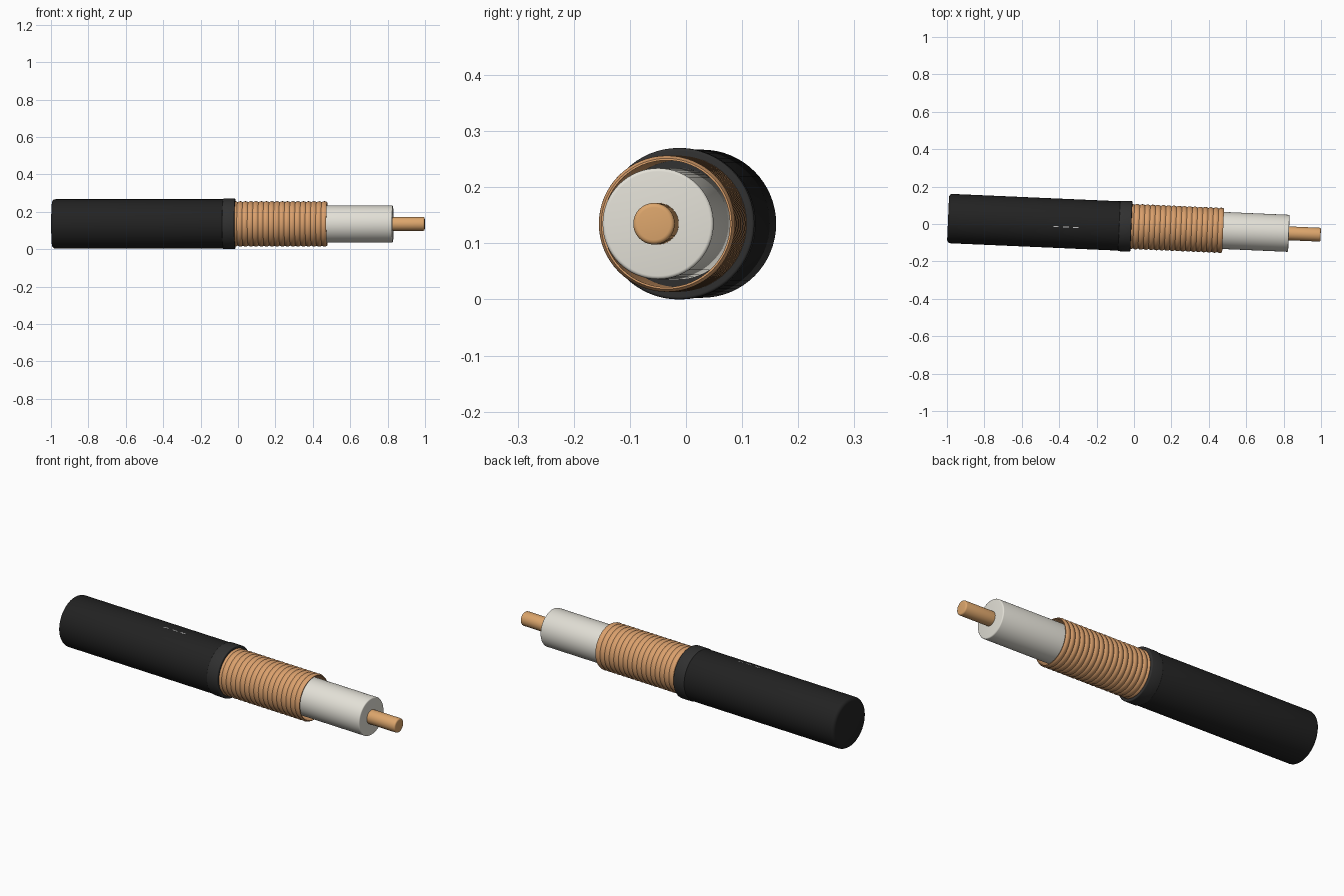
import bpy, bmesh, math
from mathutils import Matrix

if "Cube" in bpy.data.objects:
    bpy.data.objects.remove(bpy.data.objects["Cube"])

# shared cable axis: slight turn about z, resting on the ground
AXIS = Matrix.Translation((0, -0.0138, 0.135)) @ Matrix.Rotation(math.radians(-2.5), 4, 'Z')
SEG = 64

def material(name, rgb):
    m = bpy.data.materials.new(name)
    m.diffuse_color = (*rgb, 1)
    m.use_nodes = True
    m.node_tree.nodes["Principled BSDF"].inputs["Base Color"].default_value = m.diffuse_color
    return m

def finish(name, bm, mat, angle=35):
    bmesh.ops.recalc_face_normals(bm, faces=bm.faces[:])
    me = bpy.data.meshes.new(name)
    bm.to_mesh(me)
    bm.free()
    ob = bpy.data.objects.new(name, me)
    bpy.context.collection.objects.link(ob)
    ob.matrix_world = AXIS
    me.materials.append(mat)
    bpy.ops.object.select_all(action='DESELECT')
    ob.select_set(True)
    bpy.context.view_layer.objects.active = ob
    bpy.ops.object.shade_smooth_by_angle(angle=math.radians(angle))
    return ob

def lathe(name, profile, mat, closed=False):
    """Revolve (x, radius) points around the local x axis; open profiles get end caps."""
    bm = bmesh.new()
    rings = []
    for x, r in profile:
        rings.append([bm.verts.new((x, r * math.cos(2 * math.pi * i / SEG),
                                    r * math.sin(2 * math.pi * i / SEG))) for i in range(SEG)])
    pairs = list(zip(rings, rings[1:]))
    if closed:
        pairs.append((rings[-1], rings[0]))
    for a, b in pairs:
        for i in range(SEG):
            j = (i + 1) % SEG
            bm.faces.new((a[i], a[j], b[j], b[i]))
    if not closed:
        bm.faces.new(rings[0])
        bm.faces.new(rings[-1])
    return finish(name, bm, mat)

def rod(x0, x1, r, b0, b1, n=4):
    """Cylinder profile with rounded end edges."""
    pts = []
    for k in range(n + 1):
        t = math.pi / 2 * k / n
        pts.append((x0 + b0 * (1 - math.sin(t)), r - b0 * (1 - math.cos(t))))
    pts.reverse()
    start = [(x0 + b0 * (1 - math.cos(math.pi / 2 * k / n)),
              r - b0 * (1 - math.sin(math.pi / 2 * k / n))) for k in range(n + 1)]
    end = [(x1 - (x0s - x0) * b1 / b0, r - (r - rs) * b1 / b0) for x0s, rs in reversed(start)]
    return start + end

black = material("black_rubber", (0.016, 0.016, 0.016))
dark = material("dark_rubber", (0.03, 0.03, 0.03))
copper = material("copper_braid", (0.70, 0.35, 0.15))
core = material("copper_core", (0.72, 0.38, 0.15))
white = material("white_insulation", (0.77, 0.75, 0.68))
mark = material("pale_mark", (0.6, 0.6, 0.6))

# outer jacket and its cut collar
lathe("outer_jacket", rod(-0.995, -0.03, 0.132, 0.018, 0.004), black)
lathe("jacket_collar", rod(-0.08, -0.014, 0.135, 0.005, 0.005), dark)

# braided shield: thin ribbed sleeve
ribs, start, end = 18, -0.03, 0.477
pitch = (end - start) / ribs
outer = []
for i in range(ribs):
    for k in range(6):
        t = k / 6
        outer.append((start + (i + t) * pitch, 0.1165 + 0.005 * math.sin(math.pi * t)))
outer.append((end, 0.1165))
lathe("braided_shield", outer + [(end, 0.113), (start, 0.113)], copper, closed=True)

# insulation and centre conductor
lathe("inner_insulation", rod(-0.03, 0.829, 0.099, 0.006, 0.006), white)
lathe("centre_conductor", rod(0.75, 0.999, 0.037, 0.008, 0.008), core)

# three pale dashes along the jacket top
bm = bmesh.new()
a = math.radians(8)
for i in range(3):
    m = (Matrix.Rotation(a, 4, 'X') @ Matrix.Translation((-0.415 + i * 0.052, 0, 0.1315))
         @ Matrix.Diagonal((0.03, 0.005, 0.002, 1)))
    bmesh.ops.create_cube(bm, size=1, matrix=m)
finish("jacket_dashes", bm, mark)
